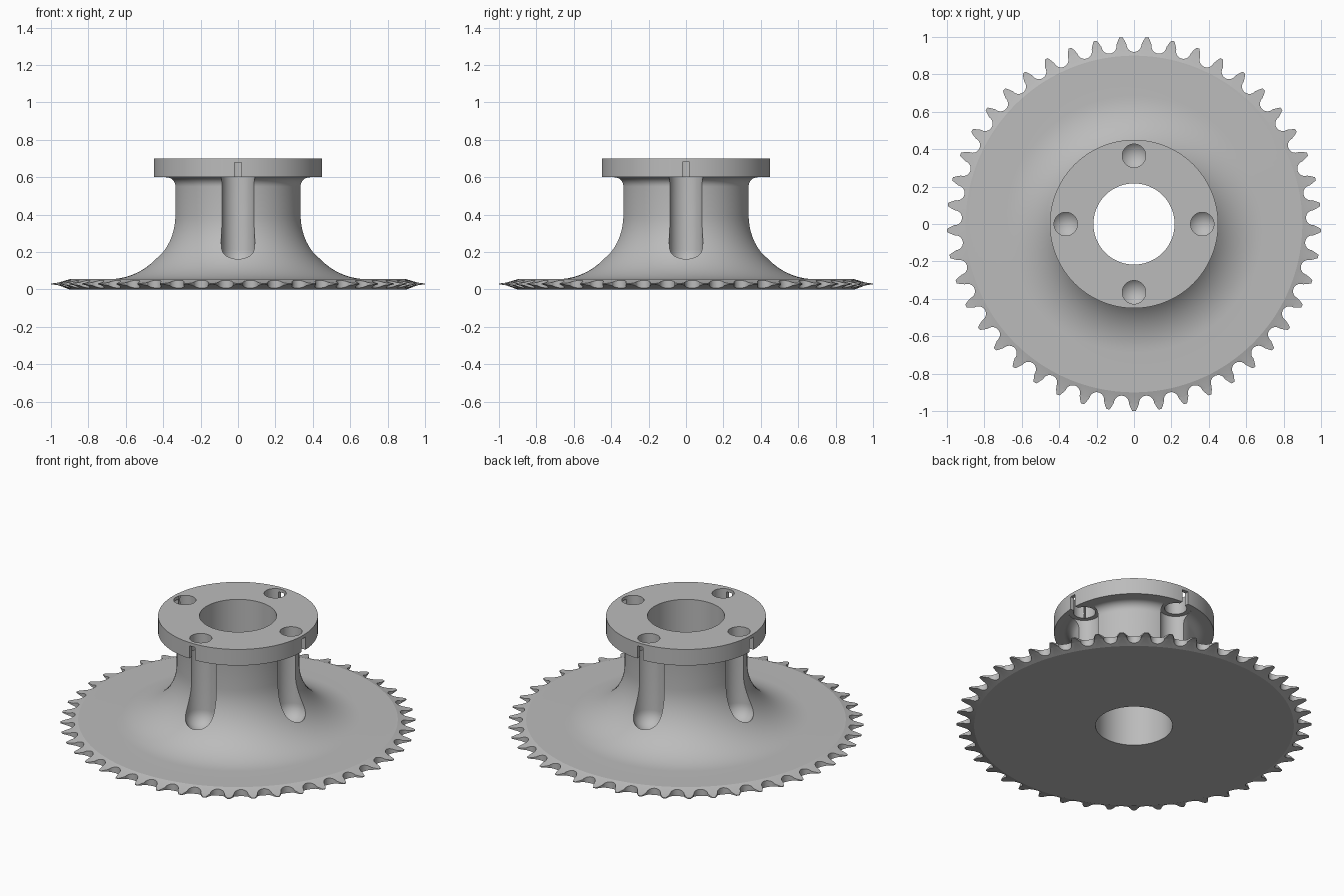
import bpy, bmesh
from math import pi, sin, cos, radians
from mathutils import Matrix, Vector

old = bpy.data.objects.get("Cube")
if old:
    bpy.data.objects.remove(old, do_unlink=True)

TEETH = 45
BOLT_R = 0.365

steel = bpy.data.materials.new("grey steel")
steel.use_nodes = True
colour = (0.5, 0.5, 0.5, 1)
steel.diffuse_color = colour
steel.node_tree.nodes["Principled BSDF"].inputs["Base Color"].default_value = colour


def arc(cx, cz, r, start, end, n):
    """Points of a circular arc, angles in degrees."""
    angles = [radians(start + (end - start) * i / n) for i in range(n + 1)]
    return [(cx + r * cos(a), cz + r * sin(a)) for a in angles]


def lathe(bm, profile, steps, centre=(0, 0), closed=False):
    """Revolve an (r, z) profile around a vertical axis."""
    cx, cy = centre
    verts = [bm.verts.new((cx + r, cy, z)) for r, z in profile]
    pairs = list(zip(verts, verts[1:]))
    if closed:
        pairs.append((verts[-1], verts[0]))
    edges = [bm.edges.new(p) for p in pairs]
    bmesh.ops.spin(bm, geom=verts + edges, cent=(cx, cy, 0), axis=(0, 0, 1),
                   angle=2 * pi, steps=steps)


def make_object(name, bm):
    bmesh.ops.remove_doubles(bm, verts=bm.verts, dist=1e-5)
    bmesh.ops.recalc_face_normals(bm, faces=bm.faces)
    mesh = bpy.data.meshes.new(name)
    bm.to_mesh(mesh)
    bm.free()
    mesh.materials.append(steel)
    obj = bpy.data.objects.new(name, mesh)
    bpy.context.collection.objects.link(obj)
    return obj


def cut(target, cutter):
    mod = target.modifiers.new("cut", "BOOLEAN")
    mod.operation = "DIFFERENCE"
    mod.solver = "EXACT"
    mod.object = cutter
    bpy.context.view_layer.objects.active = target
    bpy.ops.object.modifier_apply(modifier=mod.name)
    bpy.data.objects.remove(cutter, do_unlink=True)


def bolt_positions():
    return [(BOLT_R * cos(k * pi / 2), BOLT_R * sin(k * pi / 2)) for k in range(4)]


# Sprocket body: plate with thin rim, flared hub, flange and bore
profile = [(0.217, 0), (0.9, 0), (0.96, 0.022), (1.0, 0.028),
           (1.0, 0.032), (0.96, 0.037), (0.9, 0.055)]
profile += arc(0.69, 0.4, 0.345, 270, 180, 18)
profile += arc(0.395, 0.55, 0.05, 180, 90, 8)
profile += [(0.45, 0.6), (0.45, 0.7), (0.217, 0.7)]
bm = bmesh.new()
lathe(bm, profile, 180, closed=True)
sprocket = make_object("sprocket", bm)

# Gaps between the teeth
outline = arc(0, 0.96, 0.04, 180, 360, 16)
outline += [(0.049, 0.978), (0.064, 1.003), (0.067, 1.04)]
outline += [(-x, y) for x, y in reversed(outline[-3:])]
bm = bmesh.new()
for k in range(TEETH):
    turn = Matrix.Rotation(2 * pi * k / TEETH, 4, "Z")
    face = bm.faces.new([bm.verts.new(turn @ Vector((x, y, -0.05))) for x, y in outline])
    extruded = bmesh.ops.extrude_face_region(bm, geom=[face])["geom"]
    top = [v for v in extruded if isinstance(v, bmesh.types.BMVert)]
    bmesh.ops.translate(bm, verts=top, vec=(0, 0, 0.15))
cut(sprocket, make_object("tooth_gaps", bm))

# Round-ended grooves down the hub
bm = bmesh.new()
for p in bolt_positions():
    lathe(bm, arc(0, 0.213, 0.09, 270, 360, 8) + [(0.09, 0.601), (0, 0.601)], 48, p)
cut(sprocket, make_object("hub_grooves", bm))

# Bolt holes through the flange
bm = bmesh.new()
for p in bolt_positions():
    lathe(bm, [(0, 0.56), (0.0625, 0.56), (0.0625, 0.75), (0, 0.75)], 48, p)
cut(sprocket, make_object("bolt_holes", bm))

# Narrow notches from each bolt hole out through the flange edge
bm = bmesh.new()
for k in range(4):
    place = (Matrix.Rotation(k * pi / 2, 4, "Z") @ Matrix.Translation((0.425, 0, 0.63))
             @ Matrix.Diagonal((0.12, 0.04, 0.1, 1)))
    bmesh.ops.create_cube(bm, size=1, matrix=place)
cut(sprocket, make_object("flange_notches", bm))

# Smooth the turned surfaces, keep machined edges crisp
bpy.ops.object.select_all(action="DESELECT")
sprocket.select_set(True)
bpy.context.view_layer.objects.active = sprocket
bpy.ops.object.shade_smooth_by_angle(angle=radians(15))
